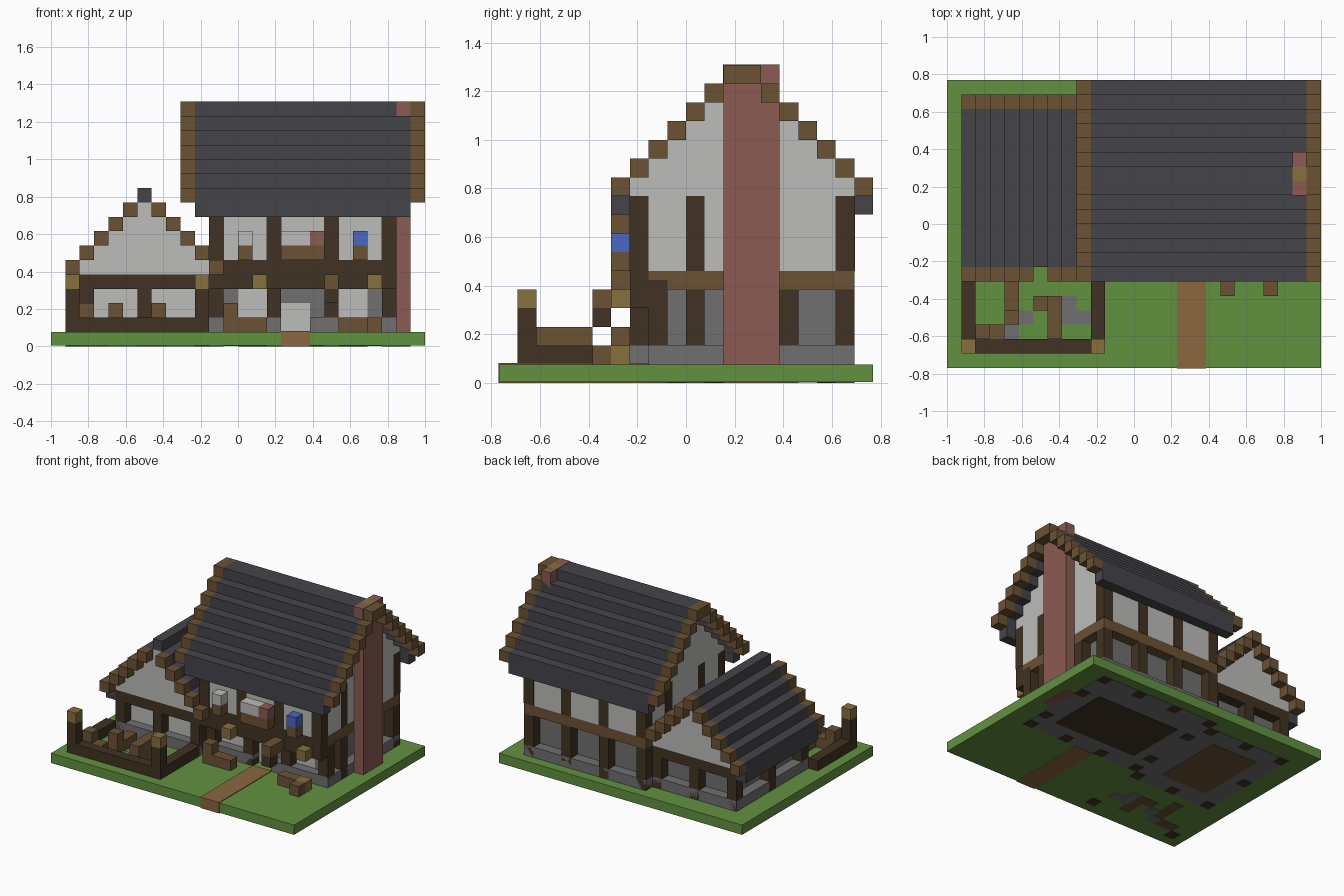
import bpy
import bmesh
from mathutils import Matrix, Vector

cube = bpy.data.objects.get("Cube")
if cube:
    bpy.data.objects.remove(cube, do_unlink=True)

U = 2 / 26                       # edge of one block
LIFT = 0.03                      # small layer offset, in blocks
ORIGIN = Vector((-1, -10 * U, 0))


def material(name, rgb):
    lin = [((c / 255 + 0.055) / 1.055) ** 2.4 for c in rgb]
    mat = bpy.data.materials.new(name)
    mat.use_nodes = True
    mat.diffuse_color = (*lin, 1)
    bsdf = next(n for n in mat.node_tree.nodes if n.type == 'BSDF_PRINCIPLED')
    bsdf.inputs["Base Color"].default_value = (*lin, 1)
    bsdf.inputs["Roughness"].default_value = 0.9
    return mat


GRASS = material("grass green", (98, 145, 64))
ROOF = material("slate grey", (69, 68, 73))
PLASTER = material("plaster white", (188, 189, 186))
BROWN = material("wood brown", (107, 82, 52))
DARK = material("dark timber", (64, 50, 34))
TAN = material("lamp tan", (134, 112, 63))
BRICK = material("brick red", (138, 91, 82))
STONE = material("stone grey", (112, 112, 112))
PATH = material("path brown", (138, 103, 64))
BLUE = material("flower blue", (76, 102, 196))


def span(v):
    """A block index, or an inclusive (first, last) range, as two edges."""
    a, b = v if isinstance(v, tuple) else (v, v)
    return a, b + 1


def part(name, mat, boxes):
    """One object made of boxes, each given as x, y, z block ranges."""
    bm = bmesh.new()
    for box in boxes:
        edges = [span(v) for v in box]
        lo = Vector([e[0] for e in edges]) * U + ORIGIN
        hi = Vector([e[1] for e in edges]) * U + ORIGIN
        scale = Matrix.Diagonal((*(hi - lo), 1))
        bmesh.ops.create_cube(bm, size=1, matrix=Matrix.Translation((lo + hi) / 2) @ scale)
    mesh = bpy.data.meshes.new(name)
    bm.to_mesh(mesh)
    bm.free()
    mesh.materials.append(mat)
    obj = bpy.data.objects.new(name, mesh)
    bpy.context.collection.objects.link(obj)
    return obj


# Main house and wing footprints
L, R, F, B = 11, 23, 8, 18
JETTY = F - 1
WL, WR, WF, WB = 2, 10, 7, 17
EAVE, RIDGE = 10, 16
W_EAVE, W_RIDGE = 5, 10
bays = range(L, R + 1, 4)
wing_bays = range(WL, WR + 1, 4)

# Ground slab with inlaid foundations, floors and path
part("ground", GRASS, [((0, 25), (0, 19), (2 * LIFT, 0))])
part("foundation", STONE, [((L, R), (F, B), (LIFT, 0)), ((WL, WR), (WF, WB), (LIFT, 0))])
part("main_floor", DARK, [((L + 2, R - 2), (F + 2, B - 3), 0)])
part("wing_floor", BROWN, [((WL + 2, WR - 2), (WF + 2, WB - 2), 0)])
part("path", PATH, [((16, 17), (-LIFT, F - 1), (0, 2 * LIFT))])

# Ground floor of the main house: recessed walls between posts
part("main_lower_walls", STONE, [((L + 1, R - 1), (F + 1, B - 1), (1, 5))])
part("main_sills", STONE, [((L, 15), F, 1), ((18, R), F, 1), ((L, R), B, 1),
                           (L, (F, B), 1), (R, (F, B), 1)])
front_skin = (F + 0.93, F)
part("front_panels", PLASTER, [((L + 1, R - 1), front_skin, (1, 3))])
window_skin = (F + 0.88, F)
part("front_stonework", STONE, [((16, 17), window_skin, 3), (18, window_skin, (1, 3)),
                                (22, window_skin, (2, 3)), (12, window_skin, 3)])
posts = [(i, j, (0, 4)) for i in bays for j in (F, B)]
posts += [(i, j, (0, 4)) for i in (L, R) for j in (10, 15)]
part("main_lower_posts", DARK, posts)

# Beams and jetty
part("jetty_beam", DARK, [((L, R), JETTY, (4, 5)), ((L, R), F, (4, 4.5))])
part("storey_beam", BROWN, [((L, R), B, 5), (R, (F, B), 5), (L, (F, B), 5)])

# Upper floor with stepped gable
part("upper_walls", PLASTER, [((L, R), (JETTY, B), (6, EAVE - 1))] +
     [((L, R), (JETTY + n, B - n), EAVE + n) for n in range(RIDGE - EAVE)])
timber = [((i - LIFT, i + LIFT), y, (6, EAVE - 1)) for i in bays
          for y in ((JETTY - LIFT, JETTY), (B, B + LIFT))]
timber += [(x, (j - LIFT, j + LIFT), (6, EAVE - 1)) for j in (10, 15)
           for x in ((L - LIFT, L),)]
timber.append(((R, R + LIFT), (10, 10), (6, EAVE - 1)))
part("upper_posts", DARK, timber)

# Main roof: stepped rows, eaves and gable trim
rows = [(j, EAVE + n) for n in range(RIDGE - EAVE + 1)
        for j in (JETTY - 1 + n, B + 1 - n)]
part("main_roof", ROOF, [((L - 1, R + 1), j, k) for j, k in rows] +
     [((L - 1, R + 1), j, EAVE - 1) for j in (JETTY - 1, B + 1)])
part("main_gable_trim", BROWN, [(i, j, k) for i in (L - 2, R + 2) for j, k in rows])

# Chimney
part("chimney", BRICK, [(R + 1, (12, 14), (0, RIDGE - 1)),
                        (R + 1, (12 - LIFT, 12), (RIDGE, RIDGE + LIFT)),
                        (R + 1, 14, (RIDGE, RIDGE + LIFT))])
part("chimney_top", TAN, [(R + 1, 13, (RIDGE, RIDGE + LIFT))])

# Wing: recessed ground floor, posts, beam and gable
part("wing_lower_walls", STONE, [((WL + 1, WR), (WF + 1, WB - 1), (1, 3))])
part("wing_sills", STONE, [((WL, WR), WF, 1), ((WL, WR), WB, 1), (WL, (WF, WB), 1)])
part("wing_front_panel", PLASTER, [((WL + 1, WR - 1), (WF + 0.93, WF), (1, 3))])
part("wing_posts", DARK, [(i, j, (0, 3)) for i in wing_bays for j in (WF, WB)] +
     [(WL, (WF + WB) // 2, (0, 3))])
part("wing_beam", DARK, [((WL, WR), (WF, WB), 4)])
part("wing_gable", PLASTER, [((WL + n, WR - n), (WF, WB), W_EAVE + n)
                             for n in range(W_RIDGE - W_EAVE)])

# Wing roof and trim
w_rows = [(i, W_EAVE + n) for n in range(W_RIDGE - W_EAVE)
          for i in (WL - 1 + n, WR + 1 - n)]
peak = ((WL + WR) // 2, W_RIDGE)
part("wing_roof", ROOF, [(i, (WF, WB), k) for i, k in w_rows + [peak] if i < L] +
     [(WL - 1, (WF, WB), W_EAVE - 1)])
part("wing_front_trim", BROWN, [(i, WF - 1, k) for i, k in w_rows])
part("wing_back_trim", BROWN, [(i, WB + 1, k) for i, k in w_rows + [peak] if i < L])

# Fenced garden
part("fence", DARK, [((1, WR), 1, 1), (1, (1, 6), 1), (WR, (1, 6), 1)] +
     [(i, 1, (0, 3)) for i in (1, WR)])
part("fence_lamps", TAN, [(i, 1, 4) for i in (1, WR)])
part("garden_gravel", STONE, [(i, j, (0, 2 * LIFT)) for i, j in
                              ((4, 2), (5, 3), (8, 3), (8, 4), (9, 3))])
part("garden_shrubs", BROWN, [((2, 3), 2, (0, 1)), (4, (3, 5), (0, 1)), (6, 4, (0, 1)),
                              (7, (2, 4), (0, 1)), (2, 2, 2), (4, 3, 2), (7, (2, 4), 2)])

# Window boxes with flowers
part("window_boxes", BROWN, [(i, JETTY - 1, 6) for i in (13, (16, 18), 21)])
part("white_flowers", PLASTER, [(i, JETTY - 1, 7) for i in (13, (16, 17))])
part("red_flower", BRICK, [(18, JETTY - 1, 7)])
part("blue_flower", BLUE, [(21, JETTY - 1, 7)])

# Front furniture, wall lamps and hanging sign
part("front_benches", BROWN, [((12, 14), 6, 1), (12, 6, 2), ((20, 21), 6, 1)])
part("crate", BROWN, [(22, 5, 1)])
part("barrel", TAN, [(22, 6, 1)])
part("wall_lamps", TAN, [(i, JETTY - 1, 4) for i in (14, 22)])
part("sign_arm", BROWN, [(19, (5, 6), 4)])
part("sign_board", DARK, [(19, 5, 3)])
